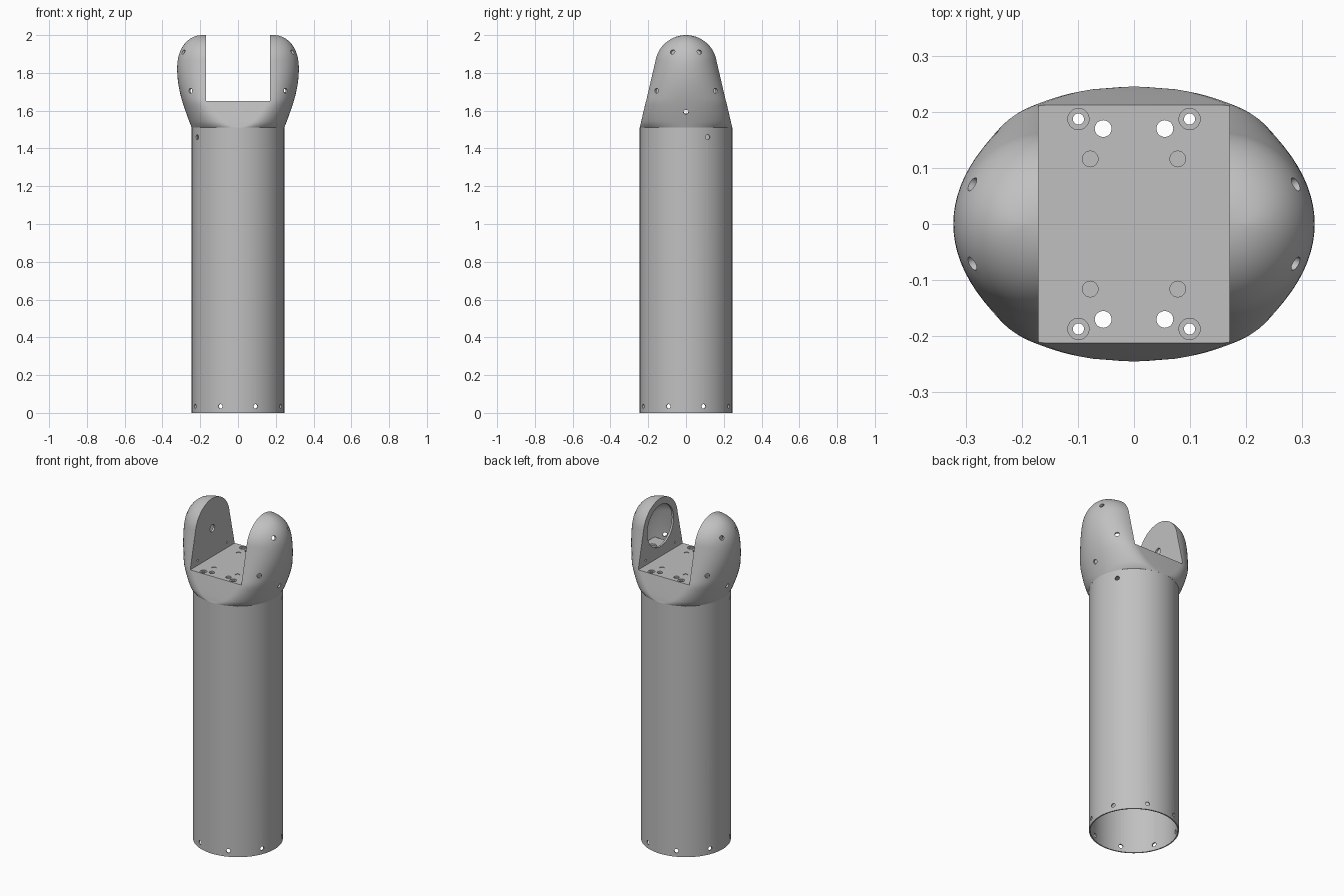
import bpy, bmesh
from math import sin, cos, pi, sqrt
from mathutils import Vector, Matrix

cube = bpy.data.objects.get("Cube")
if cube:
    bpy.data.objects.remove(cube, do_unlink=True)

grey = bpy.data.materials.new("light_grey")
grey.use_nodes = True
grey.diffuse_color = (0.53, 0.53, 0.53, 1)
grey.node_tree.nodes["Principled BSDF"].inputs["Base Color"].default_value = (0.53, 0.53, 0.53, 1)

RADIUS, BASE, TOP = 0.245, 1.51, 2.0
FLOOR, SLOT, WALL = 1.65, 0.17, 0.012


def make(name, bm):
    bmesh.ops.recalc_face_normals(bm, faces=bm.faces[:])
    mesh = bpy.data.meshes.new(name)
    bm.to_mesh(mesh)
    bm.free()
    mesh.materials.append(grey)
    obj = bpy.data.objects.new(name, mesh)
    bpy.context.collection.objects.link(obj)
    return obj


def loft(name, rings):
    bm = bmesh.new()
    loops = [[bm.verts.new(p) for p in ring] for ring in rings]
    n = len(loops[0])
    for low, high in zip(loops, loops[1:]):
        for i in range(n):
            j = (i + 1) % n
            bm.faces.new((low[i], low[j], high[j], high[i]))
    bm.faces.new(loops[0])
    bm.faces.new(loops[-1])
    return make(name, bm)


def box(name, lo, hi):
    bm = bmesh.new()
    lo, hi = Vector(lo), Vector(hi)
    bmesh.ops.create_cube(bm, size=1, matrix=Matrix.Translation((lo + hi) / 2)
                          @ Matrix.Diagonal((*(hi - lo), 1)))
    return make(name, bm)


def rods(name, places, radius, length, sides=20):
    """Cylinders centred on each (position, direction) pair."""
    bm = bmesh.new()
    for pos, axis in places:
        turn = Vector(axis).to_track_quat('Z', 'Y').to_matrix().to_4x4()
        bmesh.ops.create_cone(bm, cap_ends=True, segments=sides, radius1=radius,
                              radius2=radius, depth=length,
                              matrix=Matrix.Translation(pos) @ turn)
    return make(name, bm)


def cut(obj, cutter):
    cutter.hide_render = True
    mod = obj.modifiers.new("cut", 'BOOLEAN')
    mod.operation, mod.solver, mod.object = 'DIFFERENCE', 'EXACT', cutter
    bpy.context.view_layer.objects.active = obj
    bpy.ops.object.modifier_apply(modifier=mod.name)
    bpy.data.objects.remove(cutter, do_unlink=True)


def smooth(obj):
    bpy.ops.object.select_all(action='DESELECT')
    obj.select_set(True)
    bpy.context.view_layer.objects.active = obj
    bpy.ops.object.shade_smooth_by_angle(angle=0.5)


# Head profile: depth from the side, width from the front, flat length between
def half_depth(z):
    if z < 1.86:
        return RADIUS - (z - BASE) / (1.86 - BASE) * 0.082
    return sqrt(max(0, 0.165 ** 2 - (z - 1.835) ** 2))


def half_width(z):
    if z < 1.82:
        return RADIUS + 0.077 * sin(pi / 2 * (z - BASE) / 0.31)
    return 0.19 + 0.132 * max(0, 1 - ((z - 1.82) / 0.18) ** 2.3) ** 0.5


def flat_length(z):
    return 0.002 + 0.156 * sqrt(min(1, (z - BASE) / 0.14))


def section(z, height, inset):
    x0 = flat_length(z)
    a = half_width(z) - inset - x0
    b = max(0.003, half_depth(z) - inset)
    ring = []
    for side in (1, -1):
        for i in range(33):
            t = pi * i / 32 - pi / 2
            ring.append((side * (x0 + a * cos(t)), side * b * sin(t), height))
    return ring


levels = [BASE + 0.325 * i / 20 for i in range(20)]
levels += [1.835 + 0.165 * sin(pi / 2 * i / 20) for i in range(21)]


def head_solid(name, inset):
    squash = 1 - inset / (TOP - BASE)
    rings = [section(z, BASE + (z - BASE) * squash, inset) for z in levels]
    if inset:
        rings.insert(0, section(BASE, BASE - 0.02, inset))
    return loft(name, rings)


# Forked head as a shell with a square slot
head = head_solid("forked_head", 0)
cavity = head_solid("cavity", WALL)
cut(cavity, box("slot_keep", (-SLOT - WALL, -0.5, FLOOR - WALL), (SLOT + WALL, 0.5, 2.3)))
cut(head, cavity)
cut(head, box("slot", (-SLOT, -0.5, FLOOR), (SLOT, 0.5, 2.3)))

# Holes in the slot floor: blind marks, openings, counterbored screw holes
UP = (0, 0, 1)


def floor_spots(x, y):
    return [((sx * x, sy * y, FLOOR), UP) for sx in (1, -1) for sy in (1, -1)]


cut(head, rods("marks", floor_spots(0.078, 0.116), 0.014, 0.006))
cut(head, rods("openings", floor_spots(0.055, 0.17), 0.015, 0.08))
cut(head, rods("counterbores", floor_spots(0.099, 0.187), 0.019, 0.008))
cut(head, rods("floor_screws", floor_spots(0.099, 0.187), 0.01, 0.08))

# Pivot openings and pin holes in the inner fork faces
ACROSS = (1, 0, 0)
cut(head, rods("bearing_opening", [((0.176, 0, 1.835), ACROSS)], 0.125, 0.04, 48))
cut(head, rods("pivot_hole", [((-0.176, 0, 1.82), ACROSS)], 0.022, 0.04))
cut(head, rods("pins", [((sx * 0.176, sy * 0.14, 1.68), ACROSS)
                        for sx in (1, -1) for sy in (1, -1)], 0.006, 0.04, 12))

# Screw holes around the outside of both fork arms
screws = []
for sx in (1, -1):
    screws.append(((sx * 0.27, 0, 1.595), (sx, 0, -0.4)))
    for sy in (1, -1):
        screws.append(((sx * 0.303, sy * 0.076, 1.915), (sx, sy * 0.35, 0.3)))
        screws.append(((sx * 0.255, sy * 0.16, 1.705), (sx * 0.7, sy * 0.7, 0)))
cut(head, rods("arm_screws", screws, 0.013, 0.07))
smooth(head)

# Ledge inside the open arm
shelf = box("arm_shelf", (0.178, -0.1, 1.688), (0.28, 0.1, 1.7))
cut(shelf, rods("shelf_hole", [((0.225, 0, 1.694), UP)], 0.025, 0.05))

# Long thin-walled tube, open at both ends
tube = rods("tube", [((0, 0, BASE / 2), UP)], RADIUS, BASE, 64)
cut(tube, rods("bore", [((0, 0, BASE / 2), UP)], RADIUS - 0.007, BASE + 0.2, 64))


def wall_spots(angles, z):
    return [((RADIUS * cos(a), RADIUS * sin(a), z), (cos(a), sin(a), 0)) for a in angles]


cut(tube, rods("rim_holes", wall_spots([pi / 8 + pi / 4 * k for k in range(8)], 0.035), 0.012, 0.05))
cut(tube, rods("upper_holes", wall_spots([0.49, 0.49 + pi], 1.46), 0.013, 0.05))
smooth(tube)
